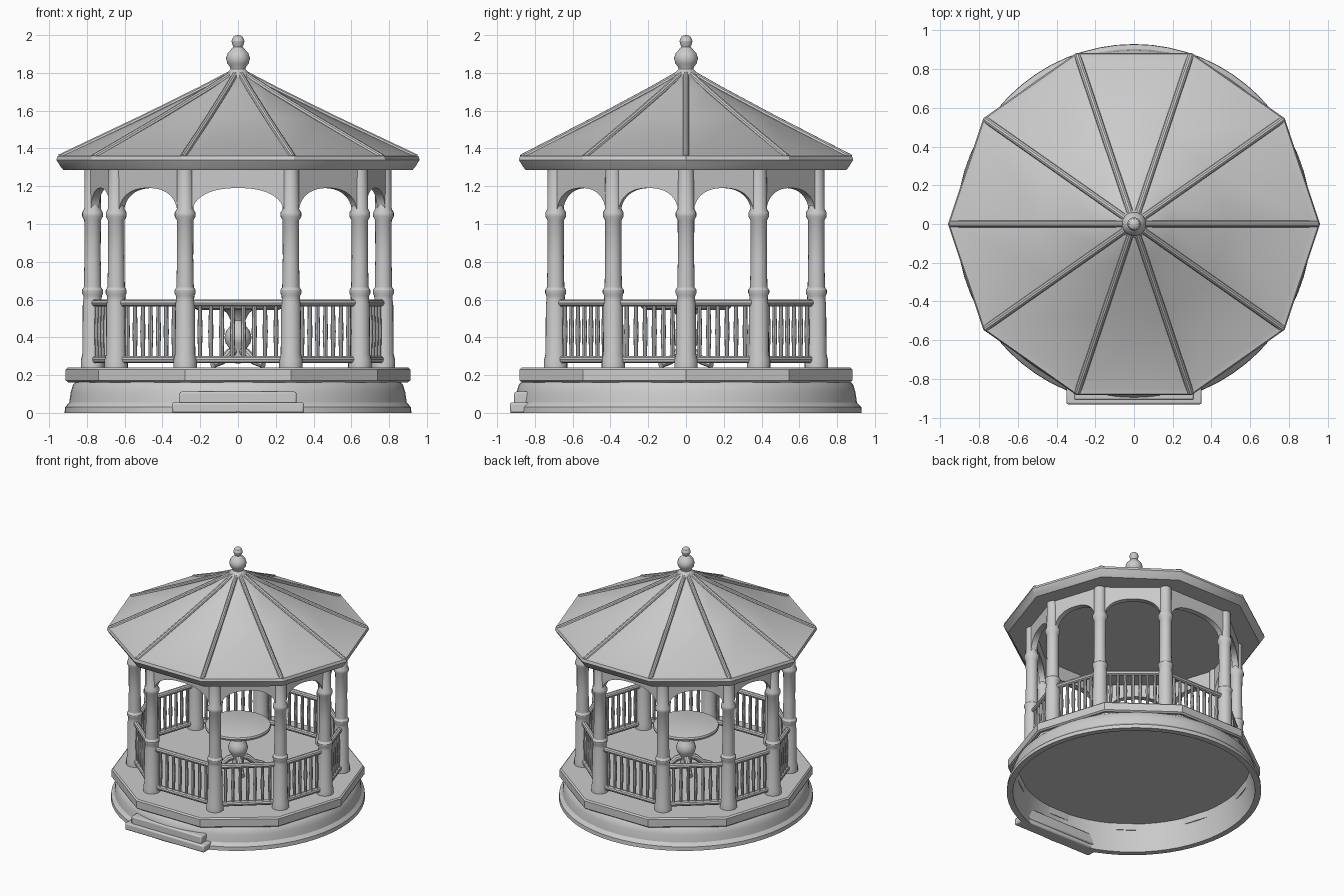
import bpy, bmesh
from math import sin, cos, pi
from mathutils import Vector

if "Cube" in bpy.data.objects:
    bpy.data.objects.remove(bpy.data.objects["Cube"])


def finish(name, bm):
    bmesh.ops.recalc_face_normals(bm, faces=bm.faces)
    mesh = bpy.data.meshes.new(name)
    bm.to_mesh(mesh)
    bm.free()
    ob = bpy.data.objects.new(name, mesh)
    bpy.context.collection.objects.link(ob)
    return ob


def lathe(bm, profile, n=32, sx=1, sy=1, at=(0, 0), closed=False):
    """Revolve (radius, z) points round a vertical axis with n sides."""
    rings = []
    for r, z in profile:
        if r == 0:
            rings.append([bm.verts.new((at[0], at[1], z))] * n)
        else:
            rings.append([bm.verts.new((at[0] + sx * r * cos(2 * pi * i / n),
                                        at[1] + sy * r * sin(2 * pi * i / n), z)) for i in range(n)])
    pairs = list(zip(rings, rings[1:]))
    if closed:
        pairs.append((rings[-1], rings[0]))
    for a, b in pairs:
        for i in range(n):
            j = (i + 1) % n
            bm.faces.new(list(dict.fromkeys((a[i], a[j], b[j], b[i]))))


def tube(bm, path, radii, n=10):
    """Round bar through a list of points, capped at both ends."""
    path = [Vector(p) for p in path]
    rings = []
    for k, p in enumerate(path):
        d = path[min(k + 1, len(path) - 1)] - path[max(k - 1, 0)]
        q = d.to_track_quat('Z', 'Y')
        rings.append([bm.verts.new(p + q @ Vector((radii[k] * cos(2 * pi * i / n),
                                                   radii[k] * sin(2 * pi * i / n), 0))) for i in range(n)])
    for a, b in zip(rings, rings[1:]):
        for i in range(n):
            bm.faces.new((a[i], a[(i + 1) % n], b[(i + 1) % n], b[i]))
    bm.faces.new(rings[0])
    bm.faces.new(rings[-1])


def box(name, lo, hi, bevel):
    bm = bmesh.new()
    bmesh.ops.create_cube(bm, size=1)
    for v in bm.verts:
        v.co = Vector([lo[k] + (v.co[k] + 0.5) * (hi[k] - lo[k]) for k in range(3)])
    ob = finish(name, bm)
    mod = ob.modifiers.new("soft_edges", 'BEVEL')
    mod.width, mod.segments = bevel, 2


# Base: round hollow skirt, ten-sided floor slab, front steps
bm = bmesh.new()
lathe(bm, [(0.845, 0.218), (0.885, 0), (0.93, 0), (0.928, 0.03), (0.905, 0.055),
           (0.897, 0.11), (0.885, 0.15), (0.87, 0.165), (0.865, 0.218)], 64, sx=0.987, closed=True)
finish("base_skirt", bm)
bm = bmesh.new()
lathe(bm, [(0, 0.212), (0.87, 0.212), (0.88, 0.165), (0.90, 0.162), (0.912, 0.172),
           (0.912, 0.23), (0.902, 0.24), (0, 0.24)], 10, sy=1.015)
finish("floor_slab", bm)
box("lower_step", (-0.35, -0.932, 0), (0.35, -0.83, 0.055), 0.01)
box("upper_step", (-0.31, -0.91, 0.03), (0.31, -0.82, 0.112), 0.01)

# Ten post positions, counter-clockwise
quarter = [(0.77, 0), (0.645, 0.385), (0.28, 0.69)]
half = quarter + [(-x, y) for x, y in quarter[:0:-1]]
posts = [Vector((x, y, 0)) for x, y in half + [(-x, -y) for x, y in half]]

# Turned columns
column_profile = [(0, 0.23), (0.062, 0.23), (0.062, 0.28), (0.054, 0.31), (0.052, 0.57), (0.048, 0.60),
                  (0.049, 0.62), (0.056, 0.635), (0.056, 0.65), (0.046, 0.665), (0.043, 0.82),
                  (0.044, 1.02), (0.055, 1.04), (0.055, 1.06), (0.044, 1.08), (0.042, 1.30), (0, 1.30)]
bm = bmesh.new()
for p in posts:
    lathe(bm, column_profile, 20, at=p)
finish("columns", bm)

# Railings, balusters and arched panels between neighbouring posts
rails, balusters, arches = bmesh.new(), bmesh.new(), bmesh.new()
up = Vector((0, 0, 1))
for a, b in zip(posts, posts[1:] + posts[:1]):
    tube(rails, [a + up * 0.582, b + up * 0.582], [0.02] * 2)
    tube(rails, [a + up * 0.282, b + up * 0.282], [0.02] * 2)
    span = b - a
    along = span.normalized()
    count = round(span.length / 0.068)
    start, end = a + along * 0.05, b - along * 0.05
    for i in range(count):
        p = start.lerp(end, (i + 0.5) / count)
        tube(balusters, [p + up * z for z in (0.27, 0.34, 0.43, 0.52, 0.59)],
             [0.011, 0.011, 0.014, 0.011, 0.011], 8)
    mid = (a + b) / 2
    out = along.cross(up) * 0.022
    hw = span.length / 2 - 0.035
    prev = None
    for k in range(25):
        s = -cos(pi * k / 24)
        z = 1.05 + 0.14 * (1 - min(1, abs(s)) ** 2.4) ** (1 / 2.2)
        p = mid + along * s * hw
        ring = [arches.verts.new(q) for q in (p + out + up * z, p + out + up * 1.30,
                                              p - out + up * 1.30, p - out + up * z)]
        if prev:
            for i in range(4):
                arches.faces.new((prev[i], prev[(i + 1) % 4], ring[(i + 1) % 4], ring[i]))
        else:
            arches.faces.new(ring)
        prev = ring
    arches.faces.new(prev)
finish("rails", rails)
finish("balusters", balusters)
finish("arch_panels", arches)

# Ten-sided roof with eave band
bm = bmesh.new()
lathe(bm, [(0, 1.29), (0.925, 1.287), (0.94, 1.305), (0.962, 1.34), (0.955, 1.36), (0.925, 1.365),
           (0.5, 1.562), (0.2, 1.71), (0.06, 1.79), (0, 1.80)], 10, sy=0.967)
finish("roof", bm)

# Hip ribs along the roof corners
bm = bmesh.new()
for i in range(10):
    c, s = cos(pi * i / 5), 0.967 * sin(pi * i / 5)
    tube(bm, [(r * c, r * s, z) for r, z in ((0.945, 1.352), (0.5, 1.563), (0.2, 1.711), (0.04, 1.795))],
         [0.017] * 4)
finish("roof_ribs", bm)

# Finial
bm = bmesh.new()
lathe(bm, [(0, 1.75), (0.085, 1.76), (0.06, 1.80), (0.04, 1.82), (0.042, 1.832), (0.057, 1.85), (0.063, 1.878),
           (0.055, 1.905), (0.036, 1.925), (0.024, 1.937), (0.03, 1.95), (0.034, 1.968), (0.027, 1.988),
           (0.014, 1.998), (0, 2.0)], 28)
finish("finial", bm)

# Round table on a turned pedestal with four curved feet
bm = bmesh.new()
lathe(bm, [(0, 0.545), (0.215, 0.545), (0.235, 0.555), (0.24, 0.57), (0.235, 0.583), (0.22, 0.588), (0, 0.588)], 48)
finish("table_top", bm)
bm = bmesh.new()
lathe(bm, [(0, 0.26), (0.045, 0.27), (0.04, 0.31), (0.045, 0.34), (0.066, 0.37), (0.072, 0.40), (0.062, 0.435),
           (0.042, 0.46), (0.038, 0.49), (0.06, 0.53), (0.09, 0.55), (0, 0.55)], 24)
for i in range(4):
    c, s = cos(pi * (i + 0.5) / 2), sin(pi * (i + 0.5) / 2)
    tube(bm, [(r * c, r * s, z) for r, z in ((0.02, 0.33), (0.07, 0.315), (0.12, 0.275), (0.19, 0.253))],
         [0.025, 0.023, 0.02, 0.017])
finish("table_pedestal", bm)

# Smooth shading with crisp edges
for ob in bpy.data.objects:
    ob.select_set(True)
bpy.context.view_layer.objects.active = bpy.data.objects["roof"]
bpy.ops.object.shade_smooth_by_angle(angle=0.55)
